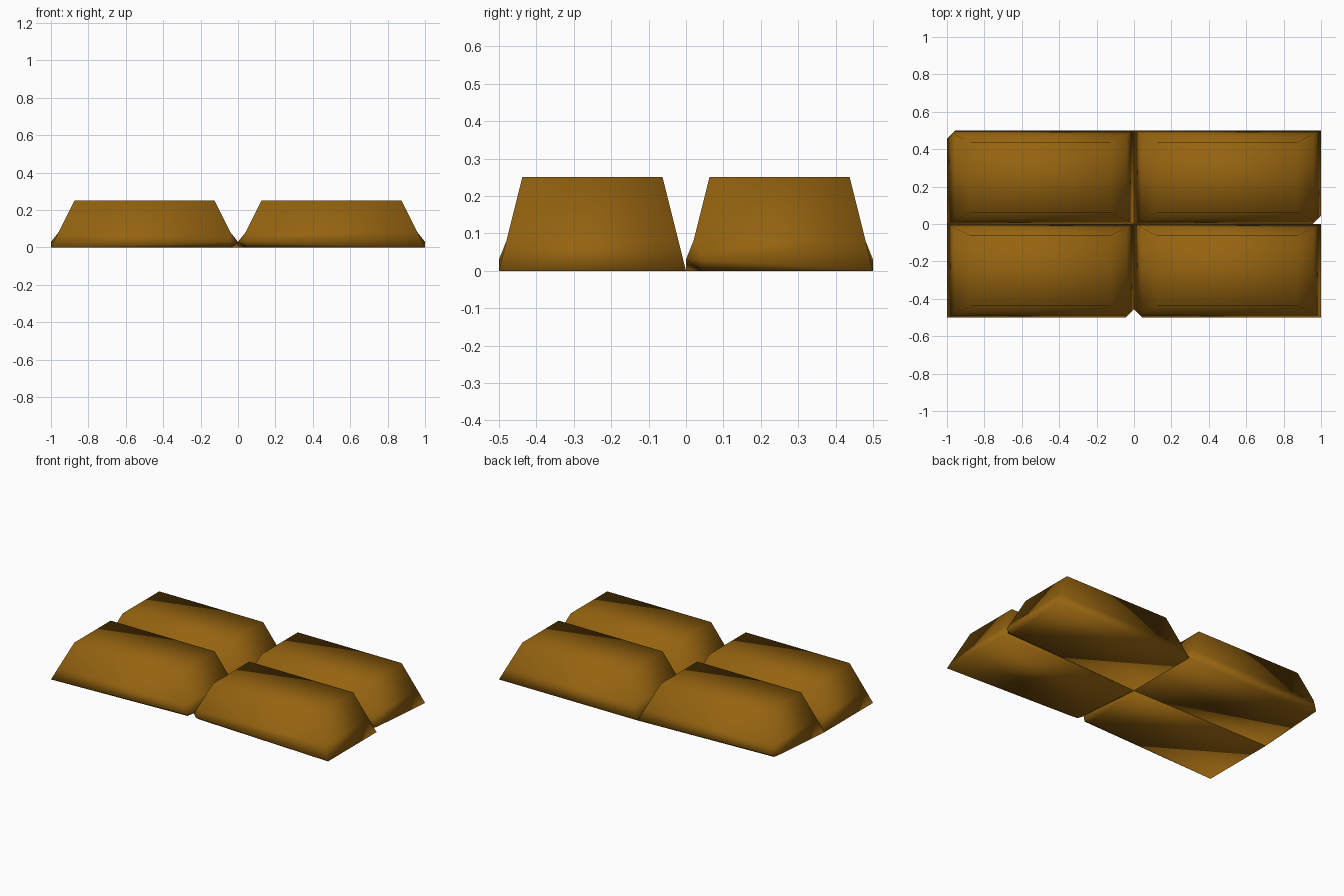
import bpy, bmesh

if "Cube" in bpy.data.objects:
    bpy.data.objects.remove(bpy.data.objects["Cube"])

# One warm brown for the whole bar
brown = bpy.data.materials.new("cocoa_brown")
brown.diffuse_color = (0.30, 0.125, 0.005, 1.0)
brown.use_nodes = True
brown.node_tree.nodes["Principled BSDF"].inputs["Base Color"].default_value = brown.diffuse_color

SIGNS = [(-1, -1), (1, -1), (1, 1), (-1, 1)]
HX, HY, HEIGHT = 0.5, 0.25, 0.25
TOP = 0.75           # top size relative to the base
CHIP, LIP = 0.045, 0.03


def square(name, cx, cy, chip):
    """Tapered block with one nibbled base corner (index into SIGNS)."""
    bm = bmesh.new()

    def ring(t):
        k = 1 - (1 - TOP) * t
        return [bm.verts.new((sx * HX * k, sy * HY * k, HEIGHT * t)) for sx, sy in SIGNS]

    mid, top = ring(0.32), ring(1.0)
    floor, rim_in, rim_out = [], [], []
    for i, (sx, sy) in enumerate(SIGNS):
        x, y = sx * HX, sy * HY
        if i == chip:
            # chipped corner: two lifted rim points over an inset floor point
            along_x = bm.verts.new((x - sx * CHIP, y, LIP))
            along_y = bm.verts.new((x, y - sy * CHIP, LIP))
            floor.append(bm.verts.new((x - sx * CHIP, y - sy * CHIP, 0)))
            pair = (along_x, along_y) if i % 2 else (along_y, along_x)
            rim_in.append(pair[0])
            rim_out.append(pair[1])
        else:
            v = bm.verts.new((x, y, 0))
            for lst in (floor, rim_in, rim_out):
                lst.append(v)

    # flanks
    for i in range(4):
        j = (i + 1) % 4
        bm.faces.new((rim_out[i], rim_in[j], mid[j], mid[i]))
        bm.faces.new((mid[i], mid[j], top[j], top[i]))
    # top, underside and chip facets
    bm.faces.new(top)
    bm.faces.new(floor[::-1])
    c, a, b = floor[chip], rim_in[chip], rim_out[chip]
    bm.faces.new((a, b, mid[chip]))
    bm.faces.new((b, a, c))
    bm.faces.new((a, floor[chip - 1], c))
    bm.faces.new((floor[(chip + 1) % 4], b, c))
    bmesh.ops.recalc_face_normals(bm, faces=bm.faces[:])
    for f in bm.faces:
        f.smooth = True

    mesh = bpy.data.meshes.new(name)
    bm.to_mesh(mesh)
    bm.free()
    mesh.materials.append(brown)
    obj = bpy.data.objects.new(name, mesh)
    obj.location = (cx, cy, 0)
    bpy.context.collection.objects.link(obj)


# Two by two squares, each with its own chipped corner
square("front_left_square", -0.5, -0.25, 1)
square("front_right_square", 0.5, -0.25, 0)
square("back_right_square", 0.5, 0.25, 1)
square("back_left_square", -0.5, 0.25, 3)
